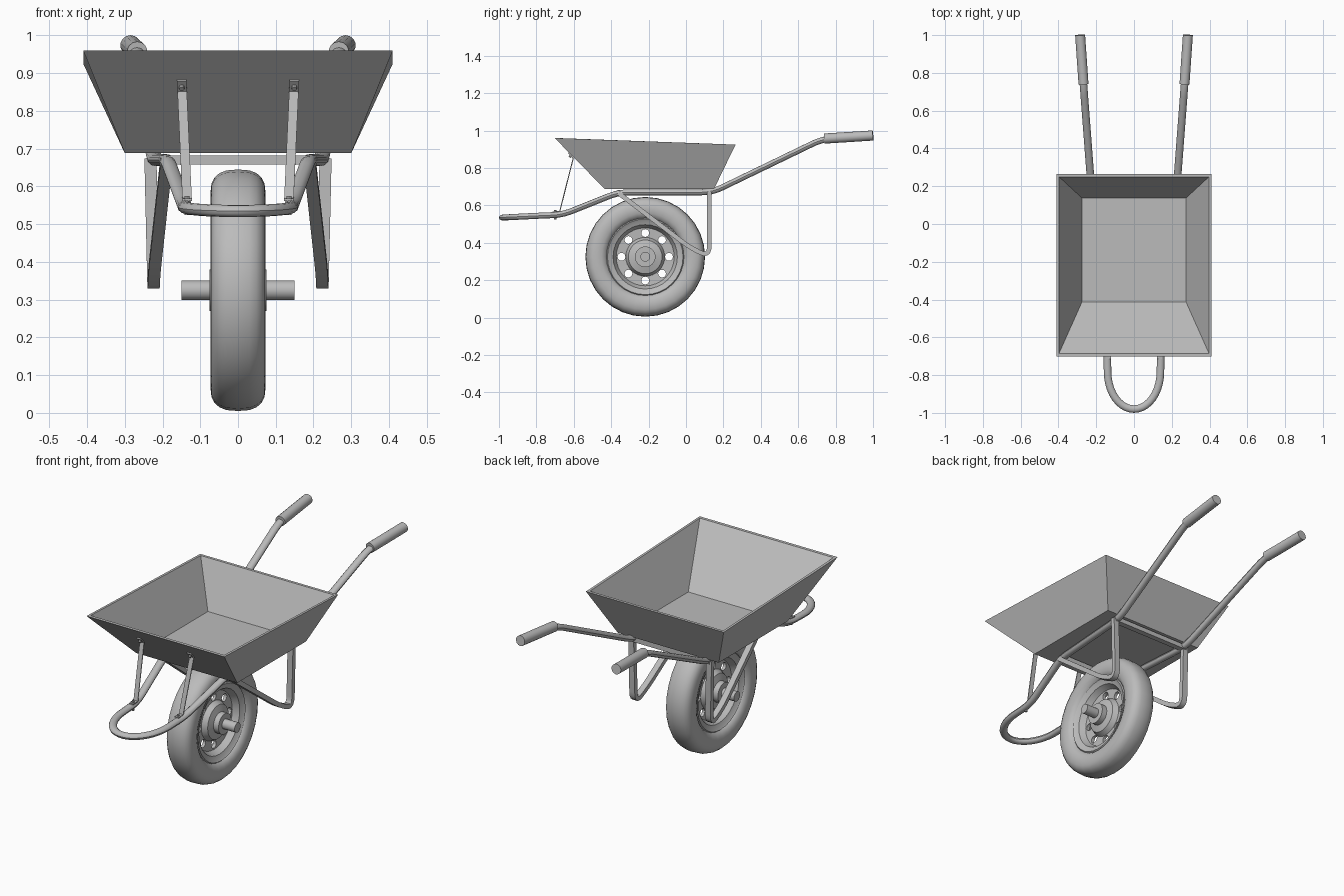
import bpy, bmesh, math
from mathutils import Vector

if "Cube" in bpy.data.objects:
    bpy.data.objects.remove(bpy.data.objects["Cube"])

grey = bpy.data.materials.new("plain grey")
grey.diffuse_color = (0.5, 0.5, 0.5, 1)
grey.use_nodes = True
grey.node_tree.nodes["Principled BSDF"].inputs["Base Color"].default_value = grey.diffuse_color


def finish(name, bm, smooth=True, angle=35):
    bmesh.ops.recalc_face_normals(bm, faces=bm.faces)
    me = bpy.data.meshes.new(name)
    bm.to_mesh(me)
    bm.free()
    me.materials.append(grey)
    ob = bpy.data.objects.new(name, me)
    bpy.context.collection.objects.link(ob)
    bpy.ops.object.select_all(action='DESELECT')
    ob.select_set(True)
    bpy.context.view_layer.objects.active = ob
    if smooth:
        bpy.ops.object.shade_smooth_by_angle(angle=math.radians(angle))
    return ob


def oval(a, b, n=12):
    return [(a * math.cos(2 * math.pi * i / n), b * math.sin(2 * math.pi * i / n)) for i in range(n)]


def rect(w, h):
    return [(-w / 2, -h / 2), (w / 2, -h / 2), (w / 2, h / 2), (-w / 2, h / 2)]


def fillet(pts, r, n=5):
    """Round the inner corners of a path."""
    pts = [Vector(p) for p in pts]
    out = [pts[0]]
    for a, b, c in zip(pts, pts[1:], pts[2:]):
        p = b + (a - b).normalized() * min(r, (a - b).length * 0.45)
        q = b + (c - b).normalized() * min(r, (c - b).length * 0.45)
        for i in range(n + 1):
            t = i / n
            out.append(p * (1 - t) ** 2 + b * 2 * t * (1 - t) + q * t * t)
    return out + [pts[-1]]


def sweep(name, pts, section, ref, smooth=True):
    """Sweep a section along a path; the section's first axis stays near ref."""
    pts = [Vector(p) for p in pts]
    bm = bmesh.new()
    rings = []
    for i, p in enumerate(pts):
        d0 = (p - pts[i - 1]).normalized() if i else Vector()
        d1 = (pts[i + 1] - p).normalized() if i < len(pts) - 1 else Vector()
        t = (d0 + d1).normalized()
        u = (Vector(ref) - t * t.dot(Vector(ref))).normalized()
        v = t.cross(u)
        rings.append([bm.verts.new(p + u * a + v * b) for a, b in section])
    n = len(section)
    for r0, r1 in zip(rings, rings[1:]):
        for j in range(n):
            bm.faces.new((r0[j], r0[(j + 1) % n], r1[(j + 1) % n], r1[j]))
    bm.faces.new(rings[0])
    bm.faces.new(rings[-1])
    return finish(name, bm, smooth)


WY, WZ = -0.218, 0.325  # wheel centre


def revolve(name, profile, seg=32, angle=35):
    """Turn a closed (x, radius) profile around the axle."""
    bm = bmesh.new()
    rings = []
    for i in range(seg):
        a = 2 * math.pi * i / seg
        rings.append([bm.verts.new((x, WY + r * math.cos(a), WZ + r * math.sin(a))) for x, r in profile])
    n = len(profile)
    for i in range(seg):
        r0, r1 = rings[i], rings[(i + 1) % seg]
        for j in range(n):
            bm.faces.new((r0[j], r0[(j + 1) % n], r1[(j + 1) % n], r1[j]))
    return finish(name, bm, True, angle)


# Tray: thick-walled hopper whose rim slopes down to the rear
def loop(bm, x, y0, y1, z0, z1):
    return [bm.verts.new(c) for c in ((-x, y0, z0), (x, y0, z0), (x, y1, z1), (-x, y1, z1))]


bm = bmesh.new()
levels = [loop(bm, 0.30, -0.435, 0.15, 0.688, 0.688), loop(bm, 0.41, -0.702, 0.265, 0.96, 0.925),
          loop(bm, 0.397, -0.685, 0.25, 0.96, 0.925), loop(bm, 0.275, -0.412, 0.137, 0.70, 0.70)]
for a, b in zip(levels, levels[1:]):
    for j in range(4):
        bm.faces.new((a[j], a[(j + 1) % 4], b[(j + 1) % 4], b[j]))
bm.faces.new(levels[0])
bm.faces.new(levels[-1])
finish("tray", bm, False)

# Frame: one bent tube from grip to grip, around the front loop
half = fillet([(0.284, 0.98, 0.974), (0.267, 0.73, 0.955), (0.222, 0.14, 0.67),
               (0.187, -0.36, 0.67), (0.142, -0.66, 0.55), (0.14, -0.78, 0.545)], 0.06)
arc = [(0.14 * math.cos(a), -0.78 - 0.2 * math.sin(a), 0.545 - 0.01 * math.sin(a))
       for a in [math.pi * i / 20 for i in range(1, 20)]]
mirrored = [Vector((-p.x, p.y, p.z)) for p in reversed(half)]
sweep("frame_tube", half + arc + mirrored, oval(0.016, 0.02), (0, 0, 1))

# Cross bars under the tray
for name, y, x in (("rear_cross_bar", 0.125, 0.235), ("front_cross_bar", -0.35, 0.19)):
    sweep(name, [(-x, y, 0.67), (x, y, 0.67)], rect(0.025, 0.03), (0, 0, 1), False)

for s, side in ((1, "right"), (-1, "left")):
    # Hand grip
    sweep(side + "_grip", [(s * 0.267, 0.74, 0.957), (s * 0.268, 0.752, 0.958),
                           (s * 0.2845, 0.99, 0.973), (s * 0.285, 1.0, 0.974)],
          oval(0.027, 0.027, 14), (0, 0, 1))
    # Bent leg with strut running forward
    leg = fillet([(s * 0.232, 0.125, 0.675), (s * 0.224, 0.125, 0.325),
                  (s * 0.222, 0.02, 0.375), (s * 0.19, -0.36, 0.665)], 0.06)
    sweep(side + "_leg", leg, rect(0.032, 0.024), (1, 0, 0))
    # Flat brace from the loop to the tray front
    sweep(side + "_brace", [(s * 0.135, -0.715, 0.565), (s * 0.135, -0.675, 0.567),
                            (s * 0.148, -0.603, 0.852), (s * 0.149, -0.629, 0.881)],
          rect(0.025, 0.006), (1, 0, 0), False)
    # Bolts of the brace
    sweep(side + "_upper_bolt", [(s * 0.149, -0.624, 0.858), (s * 0.149, -0.608, 0.874)],
          oval(0.007, 0.007, 8), (1, 0, 0))
    sweep(side + "_lower_bolt", [(s * 0.135, -0.70, 0.525), (s * 0.135, -0.70, 0.575)],
          oval(0.007, 0.007, 8), (1, 0, 0))

# Tyre
prof = []
for i in range(20):
    a = 2 * math.pi * i / 20
    c, q = math.cos(a), math.sin(a)
    prof.append((math.copysign(0.073 * abs(c) ** 0.75, c), 0.258 + math.copysign(0.062 * abs(q) ** 0.8, q)))
revolve("tyre", prof, 32, 60)

# Wheel rim with recessed disc and raised hub
face = [(0.045, 0.212), (0.056, 0.202), (0.05, 0.193), (0.042, 0.172), (0.01, 0.155),
        (0.007, 0.104), (0.035, 0.09), (0.045, 0.055), (0.075, 0.055), (0.075, 0.02)]
rim = revolve("wheel_rim", face + [(-x, r) for x, r in reversed(face)], 32)

# Eight holes drilled through the disc
bm = bmesh.new()
for k in range(8):
    a = math.pi / 4 * k
    y, z = WY + 0.127 * math.cos(a), WZ + 0.127 * math.sin(a)
    ends = [[bm.verts.new((x, y + u, z + v)) for u, v in oval(0.021, 0.021, 12)] for x in (-0.1, 0.1)]
    for j in range(12):
        bm.faces.new((ends[0][j], ends[0][(j + 1) % 12], ends[1][(j + 1) % 12], ends[1][j]))
    bm.faces.new(ends[0])
    bm.faces.new(ends[1])
cutter = finish("hole_cutter", bm, False)
cutter.hide_render = True
mod = rim.modifiers.new("holes", 'BOOLEAN')
mod.operation = 'DIFFERENCE'
mod.solver = 'EXACT'
mod.object = cutter
bpy.context.view_layer.objects.active = rim
# keep the drilling ahead of the smoothing step
if len(rim.modifiers) > 1:
    rim.modifiers.move(len(rim.modifiers) - 1, 0)
bpy.ops.object.modifier_apply(modifier="holes")
bpy.data.objects.remove(cutter)

# Axle
sweep("axle", [(-0.15, WY, WZ), (0.15, WY, WZ)], oval(0.026, 0.026, 20), (0, 0, 1))
